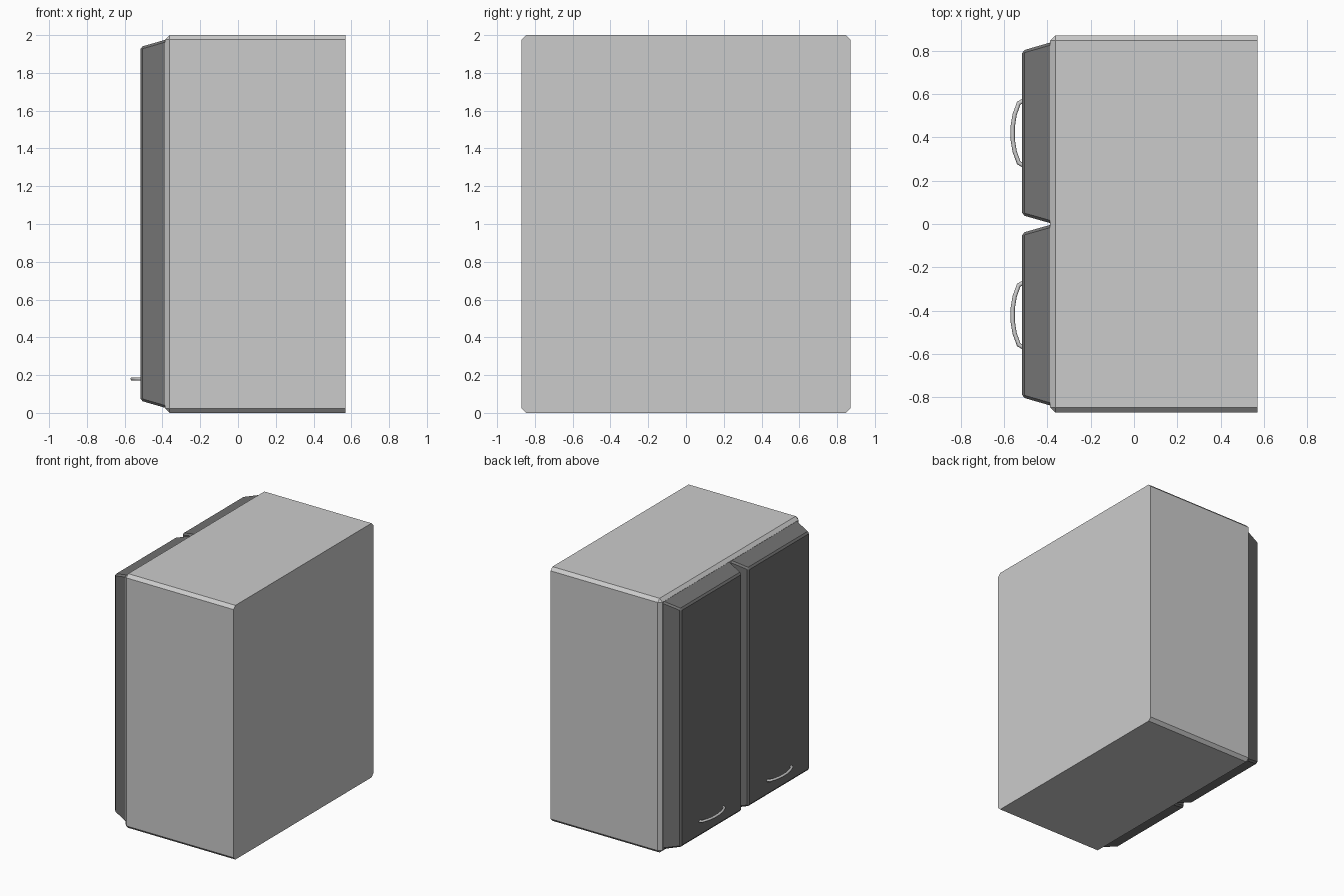
import bpy, bmesh

if "Cube" in bpy.data.objects:
    bpy.data.objects.remove(bpy.data.objects["Cube"])

dark = bpy.data.materials.new("dark_door")
dark.diffuse_color = (0.17, 0.17, 0.17, 1)
dark.use_nodes = True
dark.node_tree.nodes["Principled BSDF"].inputs["Base Color"].default_value = dark.diffuse_color


def add_mesh(name, bm, mat=None):
    bmesh.ops.recalc_face_normals(bm, faces=bm.faces)
    mesh = bpy.data.meshes.new(name)
    bm.to_mesh(mesh)
    bm.free()
    obj = bpy.data.objects.new(name, mesh)
    bpy.context.collection.objects.link(obj)
    if mat:
        mesh.materials.append(mat)
    return obj


def tapered_block(name, near, far, bevel, bevel_far, mat=None, open_far=False):
    """Block along x; near/far = (x, y0, y1, z0, z1). The far rim stays sharp."""
    bm = bmesh.new()
    rings = []
    for x, y0, y1, z0, z1 in (near, far):
        rings.append([bm.verts.new((x, y, z)) for y, z in
                      ((y0, z0), (y1, z0), (y1, z1), (y0, z1))])
    a, b = rings
    bm.faces.new(a)
    cap = bm.faces.new(b)
    for i in range(4):
        j = (i + 1) % 4
        bm.faces.new((a[i], a[j], b[j], b[i]))
    bmesh.ops.recalc_face_normals(bm, faces=bm.faces)
    if open_far:
        bmesh.ops.delete(bm, geom=[cap], context='FACES_ONLY')
    edges = [e for e in bm.edges if not all(v in b for v in e.verts)]
    bmesh.ops.bevel(bm, geom=edges, offset=bevel, segments=1,
                    profile=0.5, affect='EDGES')
    return add_mesh(name, bm, mat)


# Cabinet body: chamfered everywhere except around the flat back
tapered_block("cabinet_body", (-0.387, -0.87, 0.87, 0, 2),
              (0.57, -0.87, 0.87, 0, 2), 0.024, False)

for side, label in ((1, "left"), (-1, "right")):
    # Door panel with sloping sides and a fine bevel
    fy = sorted((side * 0.041, side * 0.80))
    by = sorted((side * 0.004, side * 0.838))
    tapered_block(label + "_door", (-0.517, *fy, 0.065, 1.937),
                  (-0.386, *by, 0.027, 1.975), 0.012, False, dark, True)

    # Bowed bar handle near the bottom of the door
    curve = bpy.data.curves.new(label + "_handle", 'CURVE')
    curve.dimensions = '3D'
    curve.bevel_depth = 0.01
    curve.bevel_resolution = 1
    curve.use_fill_caps = True
    half = [(-0.505, 0.152), (-0.532, 0.138), (-0.551, 0.085)]
    path = ([(x, d) for x, d in half] + [(-0.56, 0.03), (-0.56, -0.03)]
            + [(x, -d) for x, d in reversed(half)])
    spline = curve.splines.new('POLY')
    spline.points.add(len(path) - 1)
    for p, (x, d) in zip(spline.points, path):
        p.co = (x, side * 0.42 + d, 0.18, 1)
    handle = bpy.data.objects.new(label + "_handle", curve)
    bpy.context.collection.objects.link(handle)
